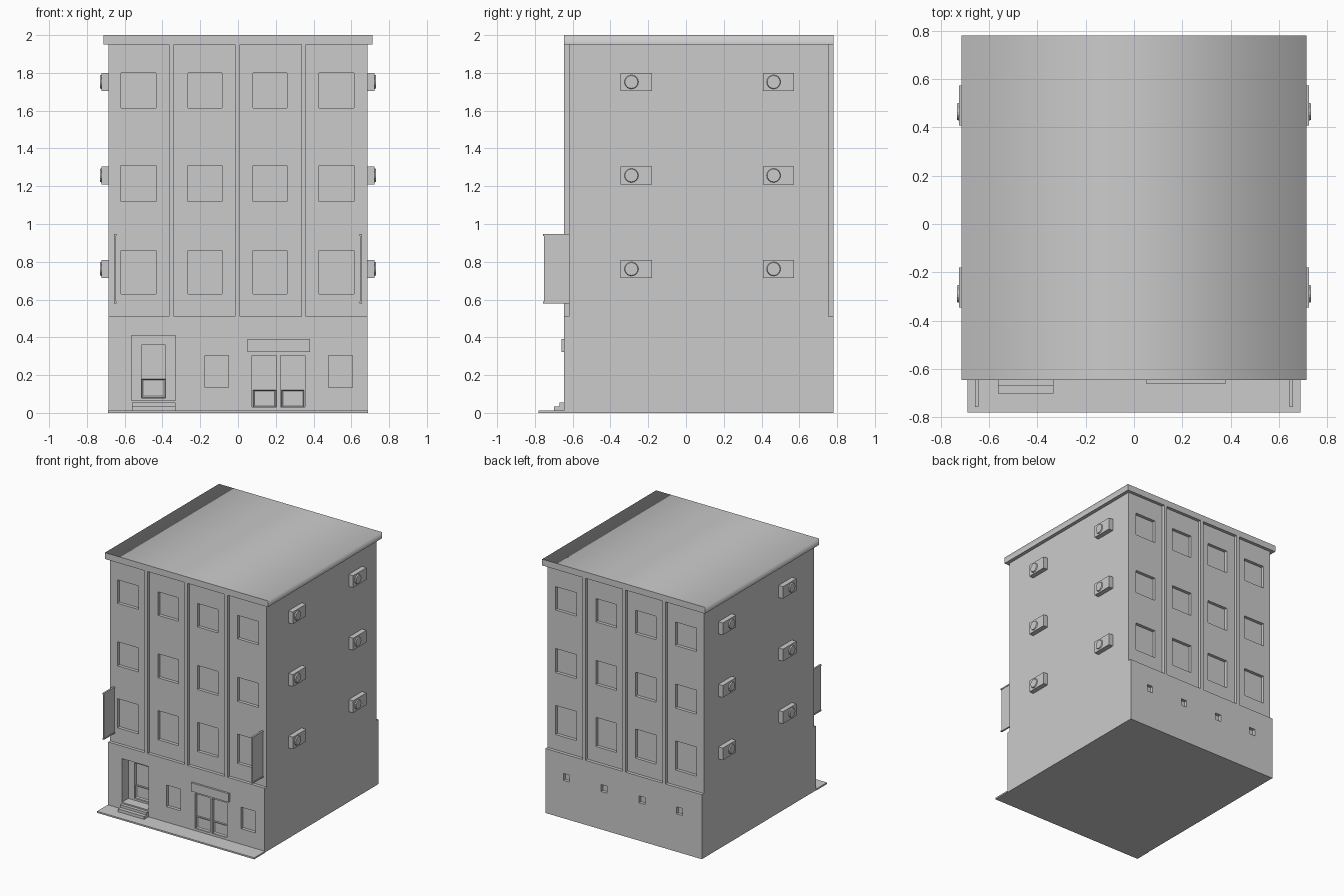
import bpy, bmesh, math
from mathutils import Matrix, Vector

if "Cube" in bpy.data.objects:
    bpy.data.objects.remove(bpy.data.objects["Cube"])


def add_box(bm, x0, x1, y0, y1, z0, z1):
    size = (x1 - x0, y1 - y0, z1 - z0)
    mid = ((x0 + x1) / 2, (y0 + y1) / 2, (z0 + z1) / 2)
    m = Matrix.Translation(mid) @ Matrix.Diagonal((*size, 1))
    return bmesh.ops.create_cube(bm, size=1, matrix=m)["verts"]


def finish(name, bm):
    me = bpy.data.meshes.new(name)
    bm.normal_update()
    bm.to_mesh(me)
    bm.free()
    ob = bpy.data.objects.new(name, me)
    bpy.context.collection.objects.link(ob)
    return ob


def boxes(name, items):
    bm = bmesh.new()
    for b in items:
        add_box(bm, *b)
    return finish(name, bm)


def cut(ob, name, items):
    cutter = boxes(name, items)
    cutter.hide_render = True
    cutter.hide_viewport = True
    cutter.display_type = 'WIRE'
    mod = ob.modifiers.new(name, 'BOOLEAN')
    mod.operation = 'DIFFERENCE'
    mod.solver = 'EXACT'
    mod.object = cutter


def mirror_x(ob):
    ob.modifiers.new("mirror", 'MIRROR').use_axis[0] = True


def framed_panel(name, x0, x1, y0, y1, z0, z1, rim=0.01, depth=0.008):
    # box whose front face is inset and pushed back
    bm = bmesh.new()
    add_box(bm, x0, x1, y0, y1, z0, z1)
    bm.normal_update()
    front = [f for f in bm.faces if f.normal.y < -0.9]
    bmesh.ops.inset_region(bm, faces=front, thickness=rim)
    bmesh.ops.translate(bm, verts=front[0].verts, vec=(0, depth, 0))
    return finish(name, bm)


W, F, B = 0.685, -0.645, 0.78     # half width, front and back planes
R = 0.025                         # recess depth

# ground floor with window, door and vent recesses
ground = boxes("ground_floor", [(-W, W, F, B, 0, 0.51)])
holes = [(-0.175, -0.05, F - 0.1, F + R, 0.135, 0.305),
         (0.48, 0.605, F - 0.1, F + R, 0.135, 0.305),
         (0.075, 0.205, F - 0.1, F + R, 0.03, 0.305),
         (0.225, 0.355, F - 0.1, F + R, 0.03, 0.305),
         (-0.565, -0.33, F - 0.1, F + 0.08, 0.065, 0.41)]
holes += [(x - 0.026, x + 0.026, B - R, B + 0.1, 0.30, 0.355)
          for x in (-0.49, -0.16, 0.17, 0.50)]
cut(ground, "ground_cutters", holes)
cut(ground, "entrance_door_cutter",
    [(-0.51, -0.385, F - 0.1, F + 0.105, 0.08, 0.36)])

# upper floors, four bays of windows front and back
upper = boxes("upper_floors", [(-W, W, F + R, B - R, 0.51, 1.95)])
bays = [(-0.62, -0.435), (-0.265, -0.085), (0.08, 0.26), (0.43, 0.615)]
rows = [(0.63, 0.86), (1.12, 1.31), (1.615, 1.80)]
wins = []
for x0, x1 in bays:
    for z0, z1 in rows:
        wins.append((x0, x1, F - 0.1, F + 2 * R, z0, z1))
        wins.append((x0, x1, B - 2 * R, B + 0.1, z0, z1))
cut(upper, "window_cutters", wins)

# pilasters between bays
boxes("pilasters", [(x - 0.013, x + 0.013, y, y + R, 0.51, 1.95)
                    for x in (-0.353, -0.003, 0.348) for y in (F, B - R)])

# roof slab, softly shaded across its width
bm = bmesh.new()
add_box(bm, -0.713, 0.713, F, B, 1.95, 2.0)
bm.normal_update()
for f in bm.faces:
    f.smooth = abs(f.normal.y) < 0.5
    if abs(f.normal.y) > 0.5 or f.normal.z < -0.5:
        for e in f.edges:
            e.smooth = False
finish("roof", bm)

# pavement and entrance steps
boxes("pavement", [(-0.688, 0.688, -0.78, F, 0, 0.012)])
boxes("steps", [(-0.562, -0.332, -0.70, F, 0, 0.035),
                (-0.562, -0.332, -0.67, F, 0.035, 0.055)])

# lower door panels
framed_panel("entrance_door_panel", -0.51, -0.385, F + 0.09, F + 0.106, 0.082, 0.18)
framed_panel("shop_door_panel_left", 0.08, 0.2, F + 0.01, F + 0.026, 0.03, 0.122)
framed_panel("shop_door_panel_right", 0.23, 0.35, F + 0.01, F + 0.026, 0.03, 0.122)

# blank board above the double door
boxes("door_board", [(0.05, 0.38, -0.66, F, 0.322, 0.39)])

# projecting side boards with thin rims
side = boxes("side_boards", [(0.646, 0.654, -0.752, F + R, 0.588, 0.94),
                             (0.643, 0.657, -0.757, F + R, 0.58, 0.59),
                             (0.643, 0.657, -0.757, F + R, 0.937, 0.947)])
mirror_x(side)

# air conditioners with round fan covers
bm = bmesh.new()
for yc in (-0.263, 0.49):
    for zc in (0.762, 1.257, 1.752):
        add_box(bm, W - 0.01, 0.723, yc - 0.083, yc + 0.083, zc - 0.048, zc + 0.048)
        m = Matrix.Translation((0.726, yc - 0.026, zc)) @ Matrix.Rotation(math.pi / 2, 4, 'Y')
        bmesh.ops.create_cone(bm, cap_ends=True, segments=16, radius1=0.038,
                              radius2=0.034, depth=0.01, matrix=m)
mirror_x(finish("air_conditioners", bm))
